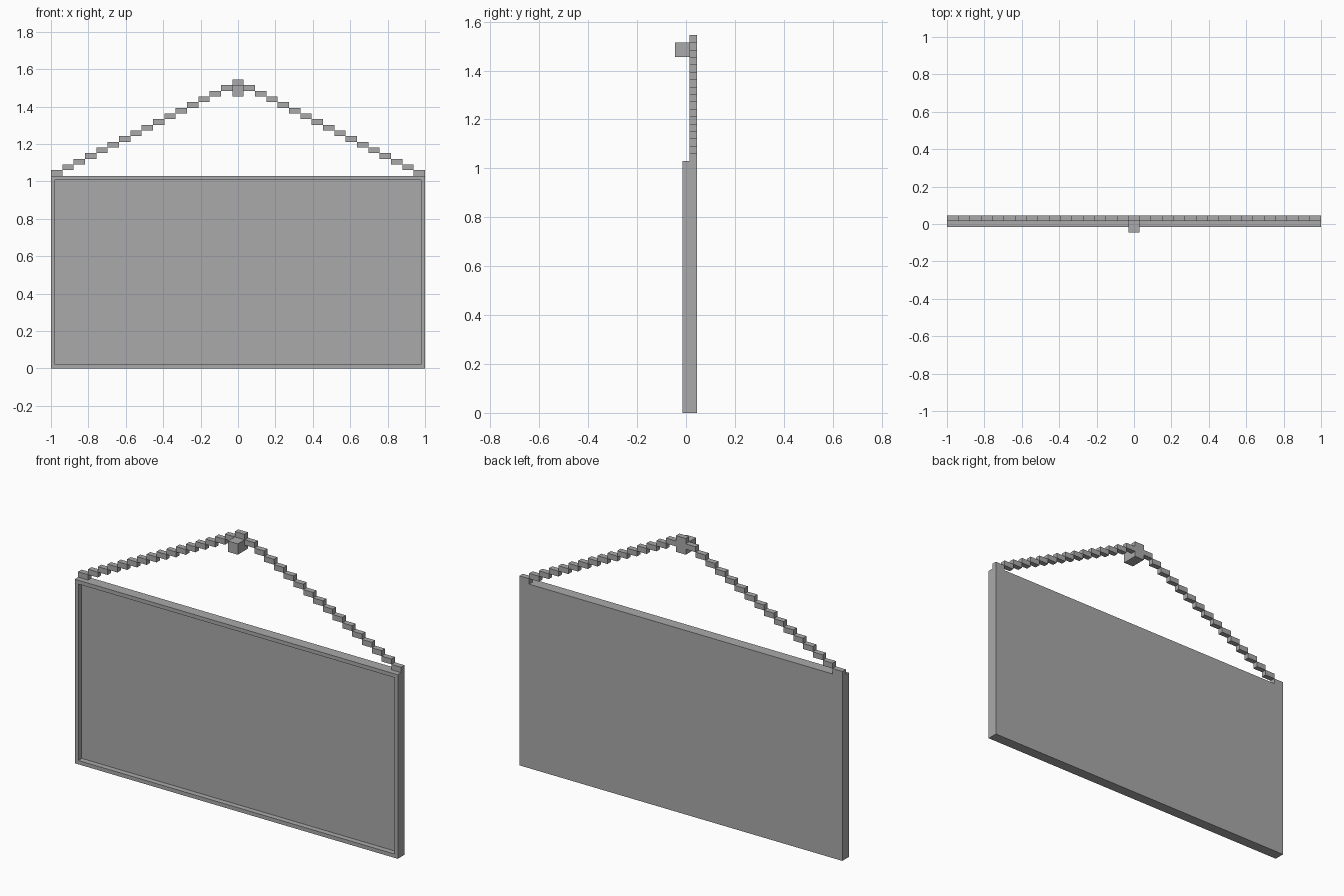
import bpy
import bmesh
from mathutils import Vector

default_cube = bpy.data.objects.get("Cube")
if default_cube:
    bpy.data.objects.remove(default_cube, do_unlink=True)

U = 2 / 66                      # the block grid: the frame is 66 units wide
BACK, MID, FRONT, TIP = 1.5 * U, 0.5 * U, -0.5 * U, -1.5 * U
HALF, HEIGHT = 33 * U, 34 * U

grey = bpy.data.materials.new("plain grey")
grey.use_nodes = True
grey.diffuse_color = (0.4, 0.4, 0.4, 1)
grey.node_tree.nodes["Principled BSDF"].inputs["Base Color"].default_value = grey.diffuse_color


def add_box(bm, low, high):
    """Add a box spanning two opposite corners."""
    low, high = Vector(low), Vector(high)
    verts = bmesh.ops.create_cube(bm, size=1)["verts"]
    bmesh.ops.scale(bm, vec=high - low, verts=verts)
    bmesh.ops.translate(bm, vec=(low + high) / 2, verts=verts)


def finish(name, bm):
    mesh = bpy.data.meshes.new(name)
    bm.to_mesh(mesh)
    bm.free()
    mesh.materials.append(grey)
    obj = bpy.data.objects.new(name, mesh)
    bpy.context.collection.objects.link(obj)
    return obj


# Picture frame: one board with its front face inset and pushed back
bm = bmesh.new()
add_box(bm, (-HALF, FRONT, 0), (HALF, BACK, HEIGHT))
bm.normal_update()
front = min(bm.faces, key=lambda f: f.calc_center_median().y)
bmesh.ops.inset_region(bm, faces=[front], thickness=U)
panel = bmesh.ops.extrude_discrete_faces(bm, faces=[front])["faces"][0]
bmesh.ops.translate(bm, vec=(0, U, 0), verts=panel.verts)
finish("picture_frame", bm)

# Hanging cord: stepped blocks climbing from each corner to the middle
bm = bmesh.new()
for step in range(16):
    x, z = HALF - 2 * U * step, HEIGHT + U * step
    add_box(bm, (x - 2 * U, MID, z), (x, BACK, z + U))
    add_box(bm, (-x, MID, z), (-x + 2 * U, BACK, z + U))
top = HEIGHT + 16 * U
add_box(bm, (-U, MID, top), (U, BACK, top + U))
finish("hanging_cord", bm)

# Wall peg: a square block under the top of the cord
bm = bmesh.new()
add_box(bm, (-U, TIP, top - 2 * U), (U, BACK, top))
finish("wall_peg", bm)
